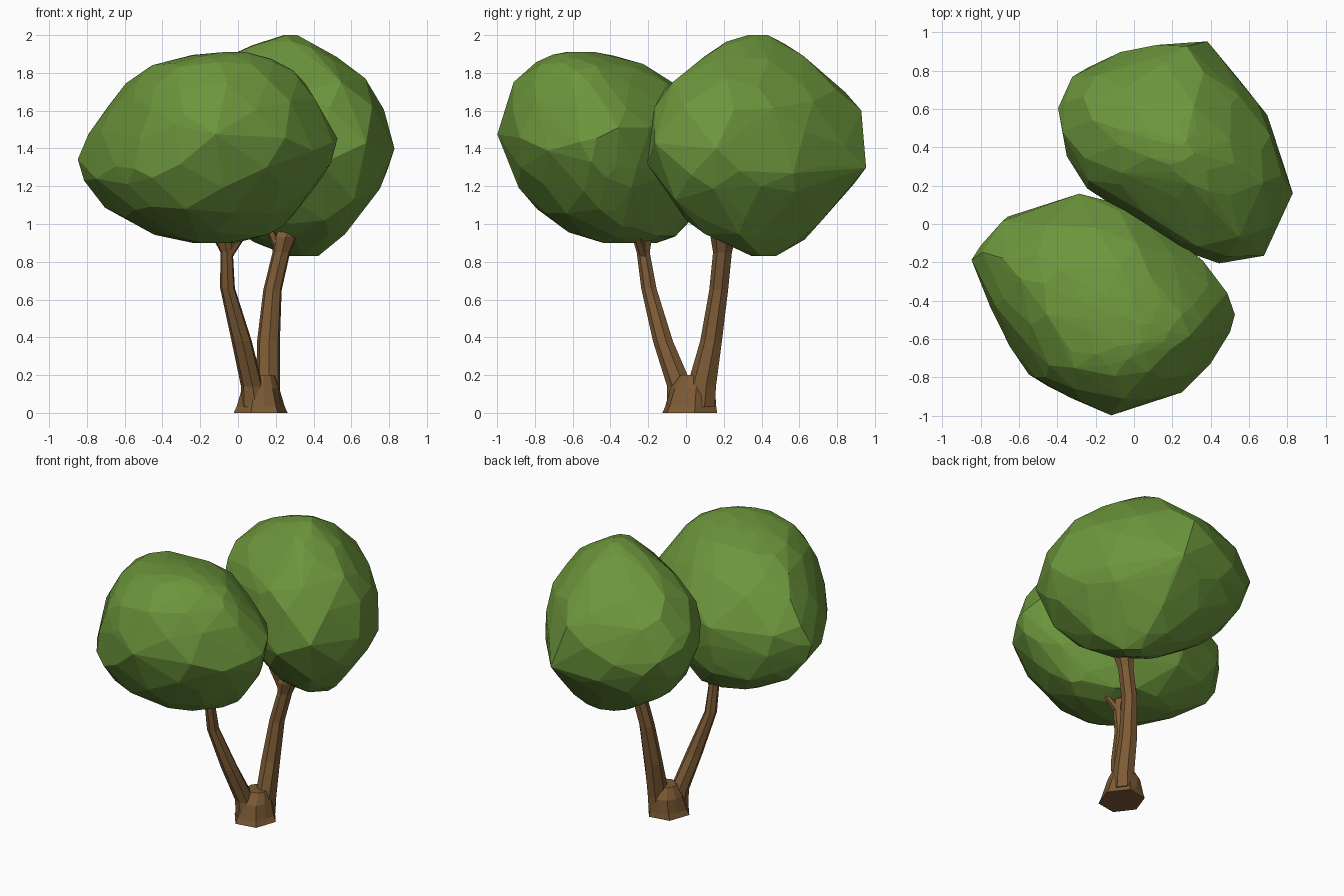
import bpy, bmesh, math, random

random.seed(7)


def material(name, rgb):
    m = bpy.data.materials.new(name)
    m.diffuse_color = (*rgb, 1)
    return m


LEAF = material("leaf green", (0.150, 0.305, 0.045))
BARK = material("bark brown", (0.205, 0.104, 0.036))


def finish(bm, name, mat):
    bmesh.ops.recalc_face_normals(bm, faces=bm.faces)
    me = bpy.data.meshes.new(name)
    bm.to_mesh(me)
    bm.free()
    me.materials.append(mat)
    ob = bpy.data.objects.new(name, me)
    bpy.context.collection.objects.link(ob)
    return ob


def lerp_row(rows, t):
    i = min(int(t), len(rows) - 2)
    f = t - i
    return [a + (b - a) * f for a, b in zip(rows[i], rows[i + 1])]


# Faceted crown: plan outline fitted to a box at each height, then hulled
def crown(name, outline, rows, count=13):
    xs, ys = zip(*outline)
    norm = [((x - min(xs)) / (max(xs) - min(xs)), (y - min(ys)) / (max(ys) - min(ys)))
            for x, y in outline]
    loop = norm + norm[:1]
    bm = bmesh.new()
    last = len(rows) - 1
    for i in range(len(rows)):
        n = 4 if i in (0, last) else count
        for k in range(n):
            t = i if i in (0, last) else i + random.uniform(-0.35, 0.35)
            z, x0, x1, y0, y1 = lerp_row(rows, t)
            s = (k + 0.5 * (i % 2) + random.uniform(-0.3, 0.3)) / n % 1 * len(norm)
            u, v = lerp_row(loop, s)
            d = random.uniform(0.985, 1.02)
            u, v = 0.5 + (u - 0.5) * d, 0.5 + (v - 0.5) * d
            bm.verts.new((x0 + (x1 - x0) * u, y0 + (y1 - y0) * v, z))
    res = bmesh.ops.convex_hull(bm, input=bm.verts)
    junk = [g for g in set(res["geom_interior"] + res["geom_unused"])
            if isinstance(g, bmesh.types.BMVert)]
    bmesh.ops.delete(bm, geom=junk, context='VERTS')
    return finish(bm, name, LEAF)


# Tapered limb made of horizontal rings: (x, y, z, rx, ry)
def limb(name, rings, sides=7, star=0.0):
    bm = bmesh.new()
    prev = None
    for j, (x, y, z, rx, ry) in enumerate(rings):
        cur = []
        for k in range(sides):
            a = math.tau * (k + 0.3) / sides
            w = 1 + (star * (-1) ** k if j < 2 else 0)
            cur.append(bm.verts.new((x + rx * w * math.cos(a), y + ry * w * math.sin(a), z)))
        if prev:
            for k in range(sides):
                m = (k + 1) % sides
                bm.faces.new((prev[k], prev[m], cur[m], cur[k]))
        else:
            bm.faces.new(cur[::-1])
        prev = cur
    bm.faces.new(prev)
    return finish(bm, name, BARK)


# Front-left crown
crown("front_crown",
      [(-0.62, 0.07), (-0.2, 0.17), (0.1, 0.05), (0.32, -0.15), (0.47, -0.32), (0.53, -0.45),
       (0.51, -0.56), (0.4, -0.75), (0.14, -0.93), (-0.15, -0.98), (-0.45, -0.88),
       (-0.57, -0.77), (-0.7, -0.57), (-0.83, -0.2), (-0.78, -0.08)],
      [(0.90, -0.27, 0.00, -0.48, -0.10), (0.95, -0.48, 0.20, -0.62, 0.00),
       (1.06, -0.71, 0.31, -0.79, 0.10), (1.20, -0.82, 0.43, -0.91, 0.15),
       (1.34, -0.84, 0.50, -0.98, 0.18), (1.48, -0.80, 0.54, -0.99, 0.18),
       (1.62, -0.72, 0.46, -0.96, 0.09), (1.75, -0.60, 0.36, -0.92, -0.04),
       (1.84, -0.49, 0.27, -0.82, -0.18), (1.89, -0.28, 0.14, -0.73, -0.36),
       (1.91, -0.12, 0.06, -0.66, -0.48)])

# Back-right crown
crown("back_crown",
      [(0.34, 0.98), (0.5, 0.8), (0.68, 0.6), (0.76, 0.38), (0.83, 0.16), (0.67, -0.2),
       (0.4, -0.24), (0.15, -0.1), (-0.1, 0.09), (-0.27, 0.2), (-0.38, 0.4), (-0.4, 0.6),
       (-0.32, 0.77), (-0.2, 0.86), (0.05, 0.93)],
      [(0.83, 0.27, 0.43, 0.33, 0.48), (0.92, 0.04, 0.54, 0.12, 0.65),
       (1.04, -0.16, 0.66, -0.04, 0.77), (1.17, -0.28, 0.77, -0.14, 0.89),
       (1.30, -0.36, 0.84, -0.21, 0.97), (1.45, -0.41, 0.83, -0.23, 0.99),
       (1.60, -0.38, 0.81, -0.20, 0.94), (1.75, -0.28, 0.70, -0.10, 0.82),
       (1.87, -0.10, 0.56, 0.07, 0.67), (1.96, 0.10, 0.40, 0.20, 0.52),
       (2.00, 0.24, 0.32, 0.28, 0.44)])

# Flared root base
limb("trunk_base",
     [(0.12, 0.02, 0.00, 0.135, 0.145), (0.12, 0.025, 0.035, 0.12, 0.135),
      (0.12, 0.035, 0.13, 0.10, 0.12), (0.125, 0.04, 0.20, 0.07, 0.07)], 12, 0.07)

# Two leaning stems
limb("front_stem",
     [(0.09, -0.02, 0.03, 0.075, 0.08), (0.075, -0.03, 0.14, 0.06, 0.07),
      (0.02, -0.12, 0.38, 0.055, 0.055), (-0.055, -0.195, 0.66, 0.04, 0.042),
      (-0.06, -0.225, 0.85, 0.034, 0.036), (-0.08, -0.23, 0.93, 0.055, 0.055),
      (-0.10, -0.25, 1.05, 0.05, 0.05)])
limb("back_stem",
     [(0.155, 0.075, 0.03, 0.07, 0.085), (0.16, 0.085, 0.14, 0.065, 0.08),
      (0.162, 0.135, 0.38, 0.062, 0.06), (0.183, 0.175, 0.65, 0.05, 0.052),
      (0.23, 0.195, 0.85, 0.048, 0.052), (0.25, 0.20, 0.93, 0.065, 0.07),
      (0.29, 0.24, 1.05, 0.06, 0.06)])

# Short forks reaching into the crowns
for name, (x, y, z), (dx, dy, dz) in (
        ("front_fork", (-0.055, -0.22, 0.82), (0.10, -0.05, 0.14)),
        ("back_fork_left", (0.22, 0.19, 0.84), (-0.07, -0.03, 0.17)),
        ("back_fork_right", (0.24, 0.20, 0.84), (0.09, 0.03, 0.15))):
    limb(name, [(x, y, z, 0.025, 0.025), (x + dx * 0.5, y + dy * 0.5, z + dz * 0.55, 0.024, 0.024),
                (x + dx, y + dy, z + dz, 0.02, 0.02)], 5)
